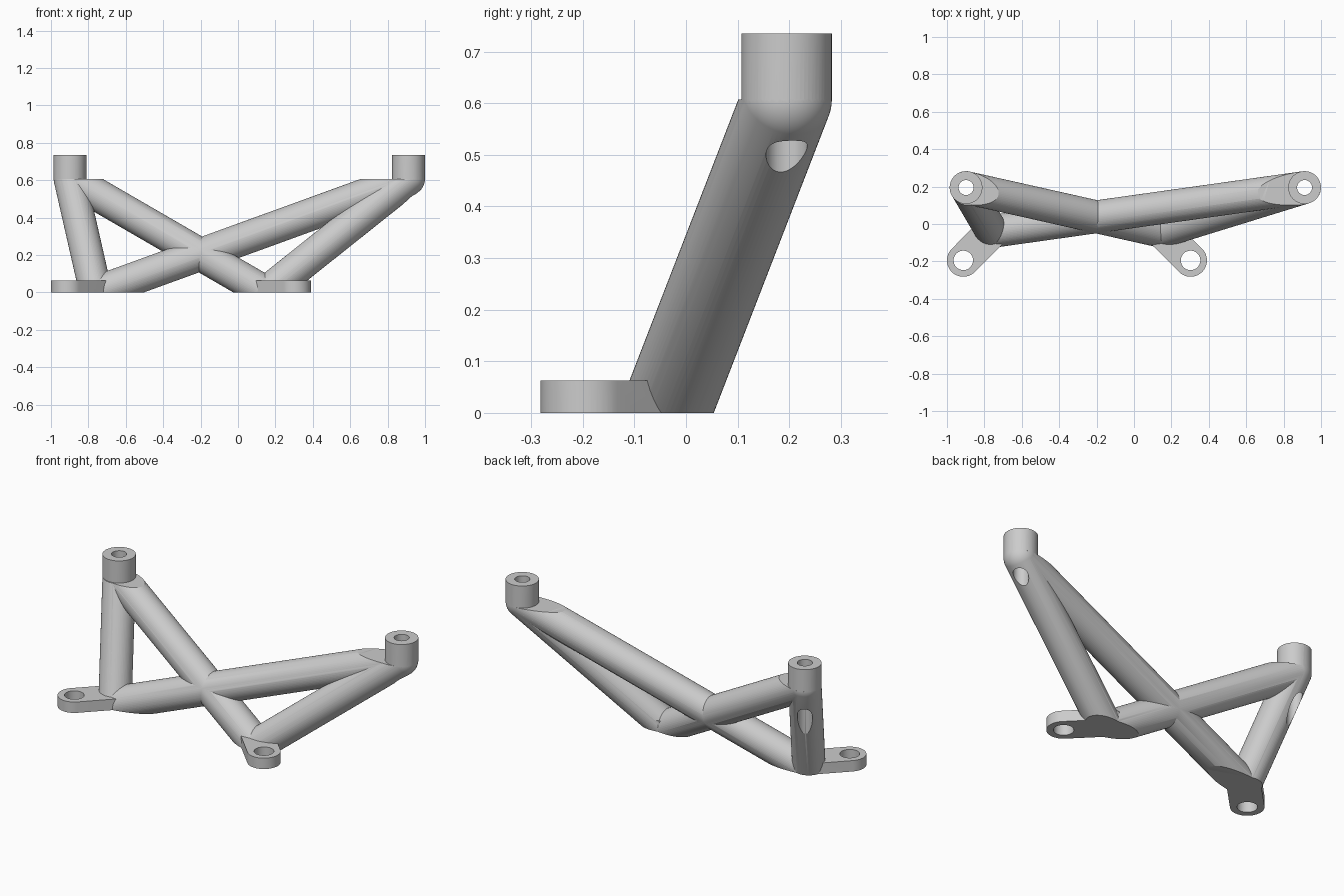
import bpy, bmesh, math
from mathutils import Vector

if "Cube" in bpy.data.objects:
    bpy.data.objects.remove(bpy.data.objects["Cube"])

R = 0.0875                # tube, boss and lug radius
Z_TOP = 0.607             # flat cut of the tubes under the bosses
TOP_L, TOP_R = Vector((-0.898, 0.195, Z_TOP)), Vector((0.912, 0.195, Z_TOP))
LOW_L, LOW_R = Vector((-0.76, -0.04, 0)), Vector((0.15, -0.04, 0))
LUG_L, LUG_R = Vector((-0.9125, -0.1945, 0)), Vector((0.3025, -0.1945, 0))

grey = bpy.data.materials.new("plain grey")
grey.diffuse_color = (0.6, 0.6, 0.6, 1)
grey.use_nodes = True
grey.node_tree.nodes["Principled BSDF"].inputs["Base Color"].default_value = grey.diffuse_color


def finish(name, bm, a=None, b=None):
    # triangulate, lay the z axis along a-b, and make an object
    if a is not None:
        q = (b - a).to_track_quat('Z', 'Y')
        for v in bm.verts:
            v.co = q @ v.co + (a + b) / 2
    bmesh.ops.triangulate(bm, faces=bm.faces[:])
    bmesh.ops.recalc_face_normals(bm, faces=bm.faces[:])
    me = bpy.data.meshes.new(name)
    bm.to_mesh(me)
    bm.free()
    me.materials.append(grey)
    ob = bpy.data.objects.new(name, me)
    bpy.context.collection.objects.link(ob)
    return ob


def tube(name, a, b, r=R):
    bm = bmesh.new()
    bmesh.ops.create_cone(bm, cap_ends=True, segments=64, radius1=r, radius2=r,
                          depth=(b - a).length)
    return finish(name, bm, a, b)


def capsule(name, a, b):
    # tube with round ends: a sphere split at its middle
    bm = bmesh.new()
    bmesh.ops.create_uvsphere(bm, u_segments=64, v_segments=33, radius=R / math.cos(math.pi / 66))
    for v in bm.verts:
        v.co.z += math.copysign((b - a).length / 2, v.co.z)
    return finish(name, bm, a, b)


def upright(name, p, z0, z1, r):
    return tube(name, Vector((p.x, p.y, z0)), Vector((p.x, p.y, z1)), r)


def box(name, z0, z1):
    bm = bmesh.new()
    bmesh.ops.create_cube(bm, size=1)
    for v in bm.verts:
        v.co = (v.co.x * 4, v.co.y * 4, z0 if v.co.z < 0 else z1)
    return finish(name, bm)


def lug_plate(name, a, b, z0, z1, n=24):
    # rounded slot outline around the segment a-b, extruded
    t = math.atan2(b.y - a.y, b.x - a.x)
    bm = bmesh.new()
    ring = []
    for c, start in ((a, t + math.pi / 2), (b, t - math.pi / 2)):
        for i in range(n + 1):
            w = start + math.pi * i / n
            ring.append(bm.verts.new((c.x + R * math.cos(w), c.y + R * math.sin(w), z0)))
    base = bm.faces.new(ring)
    ext = bmesh.ops.extrude_face_region(bm, geom=[base], use_keep_orig=True)
    for v in ext['geom']:
        if isinstance(v, bmesh.types.BMVert):
            v.co.z = z1
    return finish(name, bm)


def measure(me):
    bm = bmesh.new()
    bm.from_mesh(me)
    bmesh.ops.triangulate(bm, faces=bm.faces[:])
    vol = bm.calc_volume(signed=True)
    open_edges = sum(len(e.link_faces) != 2 for e in bm.edges)
    bm.to_mesh(me)
    bm.free()
    return vol, open_edges


def combine(base, other, op):
    # try each solver and keep the soundest result
    va, vb = measure(base.data)[0], measure(other.data)[0]
    lo, hi = (max(va, vb), va + vb) if op == 'UNION' else (va - vb, va)
    best = None
    for solver in ('MANIFOLD', 'EXACT', 'FLOAT'):
        mod = base.modifiers.new("join", 'BOOLEAN')
        mod.operation, mod.solver, mod.object = op, solver, other
        dg = bpy.context.evaluated_depsgraph_get()
        dg.update()
        me = bpy.data.meshes.new_from_object(base.evaluated_get(dg))
        base.modifiers.remove(mod)
        vol, bad = measure(me)
        score = bad + (0 if lo - 1e-4 <= vol <= hi + 1e-4 and vol > 0.01 else 1e6)
        if best is None or score < best[0]:
            best = (score, me)
        if score == 0:
            break
    print(other.name, op, solver, best[0])
    base.data = best[1]
    bpy.data.objects.remove(other, do_unlink=True)


# crossing braces and round-ended legs
frame = tube("bracket_frame", LOW_L, TOP_R)
combine(frame, tube("cross_brace", LOW_R, TOP_L), 'UNION')
combine(frame, capsule("left_leg", LOW_L, TOP_L), 'UNION')
combine(frame, capsule("right_leg", LOW_R, TOP_R), 'UNION')
combine(frame, box("top_trim", Z_TOP, 2), 'DIFFERENCE')

# top bosses and foot lugs
for p in (TOP_L, TOP_R):
    combine(frame, upright("boss", p, Z_TOP - 0.003, 0.735, R), 'UNION')
for a, b in ((LUG_L, LOW_L), (LUG_R, LOW_R)):
    combine(frame, lug_plate("foot_lug", a, b, -0.02, 0.063), 'UNION')

# flat base cut and vertical through holes
combine(frame, box("base_trim", -1, 0), 'DIFFERENCE')
for p, r in ((TOP_L, 0.04), (TOP_R, 0.04), (LUG_L, 0.052), (LUG_R, 0.052)):
    combine(frame, upright("hole", p, -0.5, 1.2, r), 'DIFFERENCE')

bpy.ops.object.select_all(action='DESELECT')
frame.select_set(True)
bpy.context.view_layer.objects.active = frame
bpy.ops.object.shade_smooth_by_angle(angle=math.radians(25))
